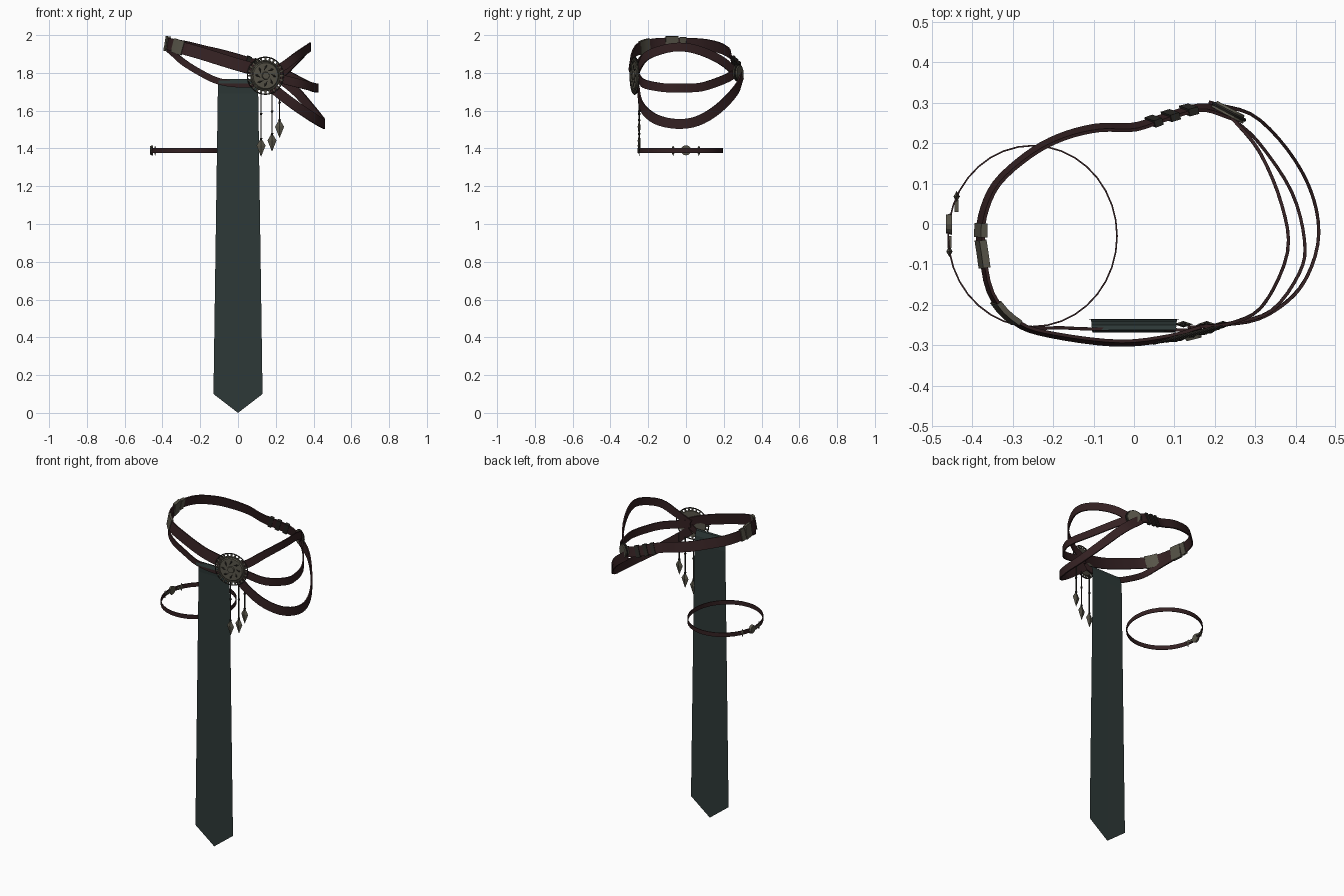
import bpy, bmesh, math
from mathutils import Vector, Matrix

cube = bpy.data.objects.get("Cube")
if cube:
    bpy.data.objects.remove(cube, do_unlink=True)


def material(name, rgb):
    m = bpy.data.materials.new(name)
    m.use_nodes = True
    m.diffuse_color = (*rgb, 1)
    m.node_tree.nodes["Principled BSDF"].inputs["Base Color"].default_value = (*rgb, 1)
    return m


LEATHER = material("dark red leather", (0.034, 0.015, 0.016))
CLOTH = material("dark teal cloth", (0.026, 0.040, 0.038))
METAL = material("aged bronze", (0.095, 0.088, 0.065))
DARK = material("blackened metal", (0.022, 0.020, 0.017))


def finish(name, bm, mat, smooth=False):
    bmesh.ops.recalc_face_normals(bm, faces=bm.faces)
    me = bpy.data.meshes.new(name)
    bm.to_mesh(me)
    bm.free()
    me.materials.append(mat)
    ob = bpy.data.objects.new(name, me)
    bpy.context.collection.objects.link(ob)
    if smooth:
        bpy.ops.object.select_all(action='DESELECT')
        ob.select_set(True)
        bpy.context.view_layer.objects.active = ob
        bpy.ops.object.shade_smooth_by_angle(angle=math.radians(40))
    return ob


def spline(pts, steps=4):
    """Smooth path through the given points."""
    p = [Vector(q) for q in pts]
    p = [2 * p[0] - p[1]] + p + [2 * p[-1] - p[-2]]
    out = []
    for a, b, c, d in zip(p, p[1:], p[2:], p[3:]):
        for i in range(steps):
            t = i / steps
            out.append(0.5 * (2 * b + (c - a) * t + (2 * a - 5 * b + 4 * c - d) * t * t
                              + (3 * b - a - 3 * c + d) * t ** 3))
    return out + [p[-2]]


def strap(name, path, width, thick=0.008, mat=LEATHER, lean=0.0, closed=False):
    """Flat band standing on edge along a path."""
    bm = bmesh.new()
    n = len(path)
    rings = []
    for i, p in enumerate(path):
        nxt = path[(i + 1) % n] if closed else path[min(i + 1, n - 1)]
        prv = path[i - 1] if closed else path[max(i - 1, 0)]
        t = (nxt - prv).normalized()
        inward = Vector((-p.x, -p.y, 0)).normalized()
        up = Vector((0, 0, 1)) + inward * lean
        up = (up - t * up.dot(t)).normalized()
        side = t.cross(up)
        rings.append([bm.verts.new(p + up * a * width / 2 + side * b * thick / 2)
                      for a, b in ((-1, -1), (1, -1), (1, 1), (-1, 1))])
    for i in range(n if closed else n - 1):
        r, s = rings[i], rings[(i + 1) % n]
        for k in range(4):
            bm.faces.new((r[k], r[(k + 1) % 4], s[(k + 1) % 4], s[k]))
    if not closed:
        bm.faces.new(rings[0])
        bm.faces.new(rings[-1])
    return finish(name, bm, mat, True)


# Hip straps
hip_front = spline([(-.38, -.04, 1.955), (-.355, -.17, 1.95), (-.29, -.245, 1.93), (-.2, -.275, 1.905),
                    (-.04, -.295, 1.855), (.08, -.283, 1.82), (.16, -.262, 1.79)])
hip_back = spline([(-.38, -.05, 1.955), (-.375, .02, 1.955), (-.34, .1, 1.95), (-.26, .172, 1.935),
                   (-.18, .215, 1.915), (-.09, .238, 1.895), (0, .24, 1.87), (.08, .265, 1.845),
                   (.17, .288, 1.815), (.25, .265, 1.795)])
hip_lower = spline([(-.375, -.1, 1.93), (-.34, -.2, 1.90), (-.28, -.253, 1.85), (-.18, -.257, 1.79),
                    (-.1, -.26, 1.755), (0, -.26, 1.74), (.1, -.262, 1.745), (.15, -.262, 1.77)])
upper_side = spline([(.15, -.255, 1.79), (.24, -.245, 1.835), (.32, -.2, 1.895), (.38, -.07, 1.935),
                     (.365, .05, 1.925), (.31, .18, 1.87), (.24, .265, 1.80)])
middle_side = spline([(.15, -.255, 1.79), (.24, -.245, 1.765), (.34, -.215, 1.74), (.41, -.12, 1.722),
                      (.422, -.04, 1.72), (.39, .08, 1.725), (.31, .2, 1.765), (.24, .265, 1.80)])
lower_side = spline([(.15, -.255, 1.75), (.22, -.25, 1.69), (.32, -.23, 1.615), (.41, -.16, 1.555),
                     (.455, -.05, 1.53), (.445, .06, 1.545), (.39, .17, 1.61), (.3, .265, 1.71),
                     (.2, .298, 1.79)])
strap("hip_strap_front", hip_front, .065, lean=.15)
strap("hip_strap_back", hip_back, .06, lean=.25)
strap("hip_strap_lower", hip_lower, .034)
strap("side_strap_upper", upper_side, .046)
strap("side_strap_middle", middle_side, .046)
strap("side_strap_lower", lower_side, .052)

# Buckle plates and keepers wrapped round the hip straps
strap("hip_buckle", hip_front[:3], .08, .018, METAL, .15)
strap("buckle_plate", hip_front[5:9], .075, .014, METAL, .15)
strap("buckle_rear", hip_back[1:4], .07, .016, METAL, .25)
for i, k in enumerate((26, 28, 30)):
    strap(f"back_keeper_{i}", hip_back[k:k + 2], .07, .018, DARK, .25)

# Thigh band with its small clasp
ring = [Vector((-.251 + .209 * math.cos(a), -.03 + .224 * math.sin(a), 1.39))
        for a in (math.tau * i / 36 for i in range(36))]
strap("thigh_band", ring, .026, .004, closed=True)


def disc(name, place, radius, depth, mat, sides=24):
    bm = bmesh.new()
    bmesh.ops.create_cone(bm, cap_ends=True, segments=sides, radius1=radius, radius2=radius * .85,
                          depth=depth, matrix=place)
    return finish(name, bm, mat)


def diamond(bm, place, w, h, d):
    """Flattened eight-sided crystal with pointed ends."""
    tips = [bm.verts.new(place @ Vector((0, 0, s * h))) for s in (.4, -.6)]
    mid = [bm.verts.new(place @ Vector(c)) for c in ((w, 0, 0), (0, d, 0), (-w, 0, 0), (0, -d, 0))]
    for t in tips:
        for k in range(4):
            bm.faces.new((t, mid[k], mid[(k + 1) % 4]))


outward = Matrix.Rotation(-math.pi / 2, 4, 'Y')
disc("thigh_clasp", Matrix.Translation((-.458, 0, 1.39)) @ outward, .027, .014, METAL, 12)
bm = bmesh.new()
for y in (-.068, .068):
    x = -.251 - .209 * math.sqrt(1 - ((y + .03) / .224) ** 2)
    diamond(bm, Matrix.Translation((x, y, 1.393)), .008, .055, .014)
    bmesh.ops.create_cube(bm, size=1, matrix=Matrix.Translation((x, y * .65, 1.39))
                          @ Matrix.Diagonal((.01, .03, .012, 1)))
finish("thigh_clasp_points", bm, METAL)

# Front medallion: domed disc, pierced rim and carved petals
front = (Matrix.Translation((.145, -.272, 1.785)) @ Matrix.Rotation(math.radians(14), 4, 'Z')
         @ Matrix.Rotation(math.pi / 2, 4, 'X'))
disc("medallion_disc", front, .08, .012, METAL, 32)
disc("medallion_centre", front @ Matrix.Translation((0, 0, .009)), .022, .01, METAL, 12)


def hoop(name, place, radius, tube, mat):
    bpy.ops.mesh.primitive_torus_add(major_radius=radius, minor_radius=tube,
                                     major_segments=36, minor_segments=6)
    ob = bpy.context.object
    ob.name = name
    ob.matrix_world = place
    ob.data.materials.append(mat)


hoop("medallion_rim", front, .098, .0035, DARK)
hoop("medallion_inner_rim", front, .078, .005, METAL)
beads, petals = bmesh.new(), bmesh.new()
for i in range(24):
    turn = front @ Matrix.Rotation(math.tau * i / 24, 4, 'Z')
    bmesh.ops.create_cube(beads, size=1, matrix=turn @ Matrix.Translation((.09, 0, 0))
                          @ Matrix.Diagonal((.016, .009, .006, 1)))
    if i % 3 == 0:
        diamond(petals, turn @ Matrix.Translation((.045, 0, .006))
                @ Matrix.Rotation(math.pi / 2, 4, 'Y') @ Matrix.Rotation(.5, 4, 'X'), .004, .036, .006)
finish("medallion_beads", beads, METAL)
finish("medallion_petals", petals, DARK)

# Rear medallion
rear = (Matrix.Translation((.235, .278, 1.80)) @ Matrix.Rotation(math.radians(-28), 4, 'Z')
        @ Matrix.Rotation(-math.pi / 2, 4, 'X'))
disc("rear_medallion", rear, .045, .02, METAL, 16)
hoop("rear_medallion_rim", rear, .043, .005, DARK)

# Hanging chains with crystal drops
cords, drops = bmesh.new(), bmesh.new()
for x, top, z in ((.122, 1.70, 1.405), (.18, 1.70, 1.432), (.22, 1.72, 1.505)):
    low = z + .035
    bmesh.ops.create_cone(cords, cap_ends=True, segments=6, radius1=.004, radius2=.004, depth=top - low,
                          matrix=Matrix.Translation((x, -.248, (top + low) / 2)))
    for h in (z + .045, (top + z) / 2 + .03):
        bmesh.ops.create_icosphere(cords, subdivisions=1, radius=.008,
                                   matrix=Matrix.Translation((x, -.248, h)))
    diamond(drops, Matrix.Translation((x, -.248, z + .01)), .024, .1, .008)
finish("drop_cords", cords, DARK)
finish("crystal_drops", drops, METAL)

# Long hanging cloth, folded forward over the lower strap, pointed hem
bm = bmesh.new()
rows = [[bm.verts.new((s * w, y, z)) for s in (-1, 0, 1)]
        for w, y, z in ((.103, -.268, 1.745), (.104, -.262, 1.768), (.105, -.25, 1.765),
                        (.106, -.24, 1.735), (.107, -.236, 1.69), (.13, -.235, .1))]
for a, b in zip(rows, rows[1:]):
    for k in (0, 1):
        bm.faces.new((a[k], b[k], b[k + 1], a[k + 1]))
rows[-1][1].co.z = 0
rows[-1][1].co.y = -.235
finish("hanging_cloth", bm, CLOTH)
